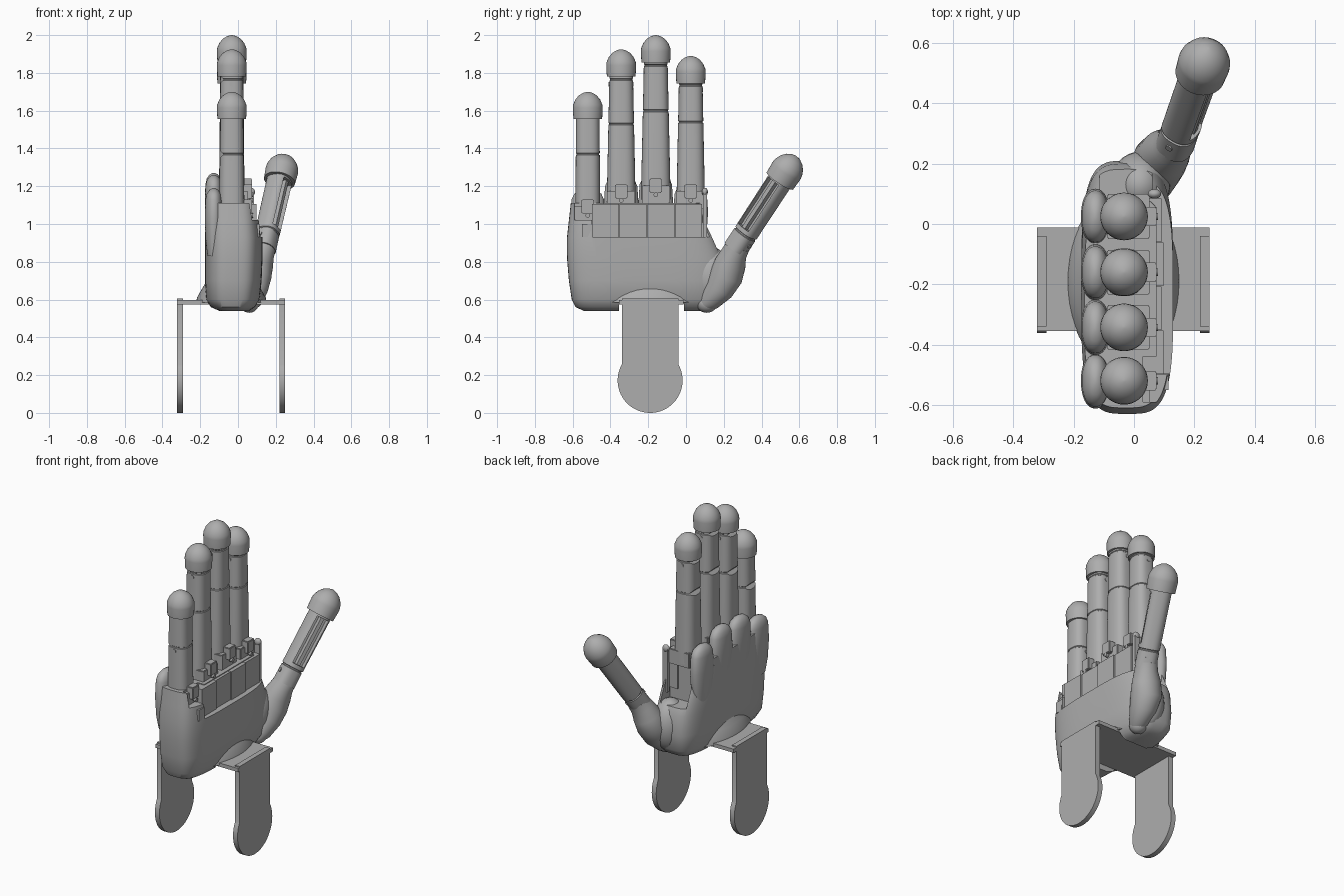
import bpy, bmesh, math
from mathutils import Vector, Matrix

cube = bpy.data.objects.get("Cube")
if cube:
    bpy.data.objects.remove(cube, do_unlink=True)

grey = bpy.data.materials.new("plain_grey")
grey.use_nodes = True
grey.diffuse_color = (0.42, 0.42, 0.42, 1)
grey.node_tree.nodes["Principled BSDF"].inputs["Base Color"].default_value = (0.42, 0.42, 0.42, 1)


def finish(name, bm, smooth=True, matrix=None):
    bmesh.ops.recalc_face_normals(bm, faces=bm.faces[:])
    if matrix:
        bm.transform(matrix)
    mesh = bpy.data.meshes.new(name)
    bm.to_mesh(mesh)
    bm.free()
    mesh.materials.append(grey)
    ob = bpy.data.objects.new(name, mesh)
    bpy.context.collection.objects.link(ob)
    if smooth:
        activate(ob)
        bpy.ops.object.shade_smooth_by_angle(angle=math.radians(38))
    return ob


def activate(ob):
    bpy.ops.object.select_all(action='DESELECT')
    ob.select_set(True)
    bpy.context.view_layer.objects.active = ob


def skin(bm, rings):
    loops = [[bm.verts.new(p) for p in ring] for ring in rings]
    n = len(loops[0])
    for a, b in zip(loops, loops[1:]):
        for i in range(n):
            j = (i + 1) % n
            bm.faces.new((a[i], a[j], b[j], b[i]))
    bm.faces.new(loops[0][::-1])
    bm.faces.new(loops[-1])


def oval(cx, cy, z, rx, ry, power=2.0, n=48):
    ring = []
    for i in range(n):
        a = math.tau * i / n
        c, s = math.cos(a), math.sin(a)
        ring.append((cx + rx * math.copysign(abs(c) ** (2 / power), c),
                     cy + ry * math.copysign(abs(s) ** (2 / power), s), z))
    return ring


def loft(name, rings, matrix=None):
    bm = bmesh.new()
    skin(bm, rings)
    return finish(name, bm, True, matrix)


def box(name, x, y, z, bevel=0.0, matrix=None):
    bm = bmesh.new()
    bmesh.ops.create_cube(bm, size=1)
    for v in bm.verts:
        for k, (lo, hi) in enumerate((x, y, z)):
            v.co[k] = lo if v.co[k] < 0 else hi
    if bevel:
        bmesh.ops.bevel(bm, geom=bm.edges[:], offset=bevel, segments=2, affect='EDGES')
    return finish(name, bm, False, matrix)


def rod(name, a, b, r, n=16):
    a, b = Vector(a), Vector(b)
    turn = (b - a).to_track_quat('Z', 'Y').to_matrix().to_4x4()
    return loft(name, [oval(0, 0, 0, r, r, 2, n), oval(0, 0, (b - a).length, r, r, 2, n)],
                Matrix.Translation(a) @ turn)


def ball(name, centre, radii):
    bm = bmesh.new()
    bmesh.ops.create_uvsphere(bm, u_segments=32, v_segments=16, radius=1)
    return finish(name, bm, True, Matrix.Translation(centre) @ Matrix.Diagonal((*radii, 1)))


def cut(ob, cutter):
    mod = ob.modifiers.new("cut", 'BOOLEAN')
    mod.operation, mod.solver, mod.object = 'DIFFERENCE', 'EXACT', cutter
    activate(ob)
    bpy.ops.object.modifier_apply(modifier=mod.name)
    bpy.data.objects.remove(cutter, do_unlink=True)


# Palm: stacked rounded sections (z, x min, x max, y min, y max)
palm_sections = [
    (0.54, -0.10, 0.06, -0.54, 0.13), (0.56, -0.145, 0.09, -0.585, 0.17),
    (0.60, -0.17, 0.115, -0.605, 0.20), (0.70, -0.175, 0.125, -0.62, 0.21),
    (0.82, -0.175, 0.13, -0.63, 0.20), (0.93, -0.175, 0.13, -0.63, 0.15),
    (1.02, -0.17, 0.12, -0.62, 0.11), (1.11, -0.165, 0.11, -0.61, 0.09)]
palm = loft("palm", [oval((a + b) / 2, (c + d) / 2, z, (b - a) / 2, (d - c) / 2, 3.6, 72)
                     for z, a, b, c, d in palm_sections])
cut(palm, box("cutter", (0.075, 0.3), (-0.50, 0.3), (0.93, 1.3)))
cut(palm, box("cutter", (0.03, 0.3), (-0.59, -0.44), (1.02, 1.3)))
cut(palm, box("cutter", (-0.4, 0.4), (-0.355, -0.01), (0.4, 0.58)))
cut(palm, box("cutter", (-0.115, 0.06), (0.075, 0.4), (0.86, 1.3)))

# Flared wrist
loft("wrist_flare", [oval(-0.035, -0.19, z, rx, ry) for z, rx, ry in
                     ((0.585, 0.187, 0.30), (0.61, 0.182, 0.29), (0.65, 0.16, 0.27), (0.70, 0.13, 0.24))])

# Blocks in the recess on the back of the hand
for i in range(4):
    y0 = -0.497 + 0.146 * i
    box("back_block", (0.0, 0.098 - 0.006 * (i % 2)), (y0, y0 + 0.143), (0.925, 1.105))
box("side_step", (0.05, 0.115), (-0.55, -0.495), (0.93, 1.0))
box("side_post", (0.05, 0.085), (0.09, 0.11), (0.90, 1.17))
ball("post_knob", (0.068, 0.10, 1.17), (0.022, 0.016, 0.022))

CAP = ((0.066, -0.145), (0.076, -0.145), (0.079, -0.085), (0.077, -0.068),
       (0.066, -0.042), (0.048, -0.02), (0.026, -0.006), (0.004, 0.0))


def cap(name, tip, scale=1.0, matrix=None):
    loft(name, [oval(0, 0, z * scale, r * scale, r * scale) for r, z in CAP],
         (matrix or Matrix()) @ Matrix.Translation(tip))


# Fingers: (name, y, base z, tip z, joint heights, base half width, pad top)
FX = -0.033
fingers = [("little", -0.52, 1.02, 1.70, (1.37,), 0.066, 1.19),
           ("ring", -0.343, 1.10, 1.925, (1.53, 1.765), 0.077, 1.26),
           ("middle", -0.16, 1.13, 2.0, (1.60, 1.84), 0.079, 1.27),
           ("index", 0.025, 1.10, 1.89, (1.54, 1.735), 0.076, 1.22)]
for name, y, base, tip, joints, w, pad in fingers:
    top = tip - 0.12

    def section(z, shrink=1.0):
        t = (z - base) / (top - base)
        return oval(FX, y, z, (0.068 - 0.008 * t) * shrink, (w + (0.062 - w) * t) * shrink, 2.7)

    rings = [section(base)]
    for j in joints:
        rings += [section(j - 0.006), section(j - 0.003, 0.94), section(j + 0.003, 0.94), section(j + 0.006)]
    body = loft(name + "_finger", rings + [section(top)])
    for j in joints:
        # Flexing notch on the palm side and a hinge pin
        wedge = Matrix.Translation((FX - 0.072, y, j)) @ Matrix.Rotation(math.pi / 4, 4, 'Y')
        cut(body, box("cutter", (-0.02, 0.02), (-0.2, 0.2), (-0.02, 0.02), 0, wedge))
        rod(name + "_hinge_pin", (FX, y - 0.066, j - 0.025), (FX, y + 0.066, j - 0.025), 0.012)
    cap(name + "_fingertip", (FX, y, tip))
    # Knuckle hinge on the back of the hand
    box(name + "_knuckle", (-0.09, 0.052), (y - 0.074, y + 0.074), (base - 0.02, base + 0.075), 0.004)
    box(name + "_hinge_tab", (0.03, 0.075), (y - 0.032, y + 0.032), (base + 0.035, base + 0.11), 0.004)
    rod(name + "_hinge_bolt", (0.06, y, base + 0.025), (0.079, y, base + 0.025), 0.012)
    # Soft pad at the finger root
    loft(name + "_pad", [oval(-0.128, y, pad - d, 0.048 * s, 0.092 * s, 2.2) for d, s in
                         ((0.36, 0.7), (0.28, 0.9), (0.16, 1.0), (0.06, 0.93), (0.03, 0.78),
                          (0.01, 0.5), (0.0, 0.15))])

# Thumb root: swelling tube through (centre, radius) stations
stations = [((0.065, 0.09, 0.565), 0.035), ((0.07, 0.125, 0.595), 0.058),
            ((0.08, 0.175, 0.655), 0.078), ((0.087, 0.212, 0.725), 0.09),
            ((0.105, 0.235, 0.79), 0.083), ((0.125, 0.255, 0.845), 0.068),
            ((0.142, 0.28, 0.89), 0.062)]
rings = []
for i, (c, r) in enumerate(stations):
    ahead = Vector(stations[min(i + 1, len(stations) - 1)][0])
    behind = Vector(stations[max(i - 1, 0)][0])
    turn = (ahead - behind).to_track_quat('Z', 'Y')
    rings.append([Vector(c) + turn @ Vector(p) for p in oval(0, 0, 0, r, r)])
loft("thumb_root", rings)
ball("thumb_socket", (0.06, 0.11, 0.58), (0.05, 0.055, 0.05))
ball("thumb_web", (0.02, 0.13, 0.72), (0.10, 0.11, 0.16))

# Thumb: built upright, then leaned into place with its slot facing outward
axis = Vector((0.19, 0.535, 0.82)).normalized()
side = Vector((0.8, -0.6, 0))
side = (side - axis * side.dot(axis)).normalized()
across = axis.cross(side)
lean = Matrix((side, across, axis)).transposed().to_4x4()
lean = Matrix.Translation(Vector((0.25, 0.583, 1.36)) - axis * 0.6) @ lean
thumb = loft("thumb", [oval(0, 0, z, r, r, 2.5) for z, r in
                       ((0, 0.062), (0.094, 0.061), (0.097, 0.056), (0.103, 0.056), (0.106, 0.062),
                        (0.48, 0.064))], lean)
cut(thumb, box("cutter", (0.022, 0.2), (-0.04, 0.04), (0.13, 0.43), 0, lean))
box("thumb_slot_bar", (0.0, 0.052), (-0.011, 0.011), (0.12, 0.44), 0, lean)
rod("thumb_pin", lean @ Vector((0, -0.066, 0.06)), lean @ Vector((0, 0.066, 0.06)), 0.012)
cap("thumb_tip", (0, 0, 0.6), 1.1, lean)

# Stand: plate with two round-footed legs
box("stand_plate", (-0.322, 0.25), (-0.355, -0.012), (0.575, 0.598))
for x in (-0.322, 0.219):
    bm = bmesh.new()
    start = math.asin(0.15 / 0.172)
    outline = [(-0.04, 0.605), (-0.34, 0.605)]
    for i in range(41):
        a = start + (math.tau - 2 * start) * i / 40
        outline.append((-0.19 - 0.172 * math.sin(a), 0.172 + 0.172 * math.cos(a)))
    skin(bm, [[(px, y, z) for y, z in outline] for px in (x, x + 0.031)])
    finish("stand_leg", bm)
